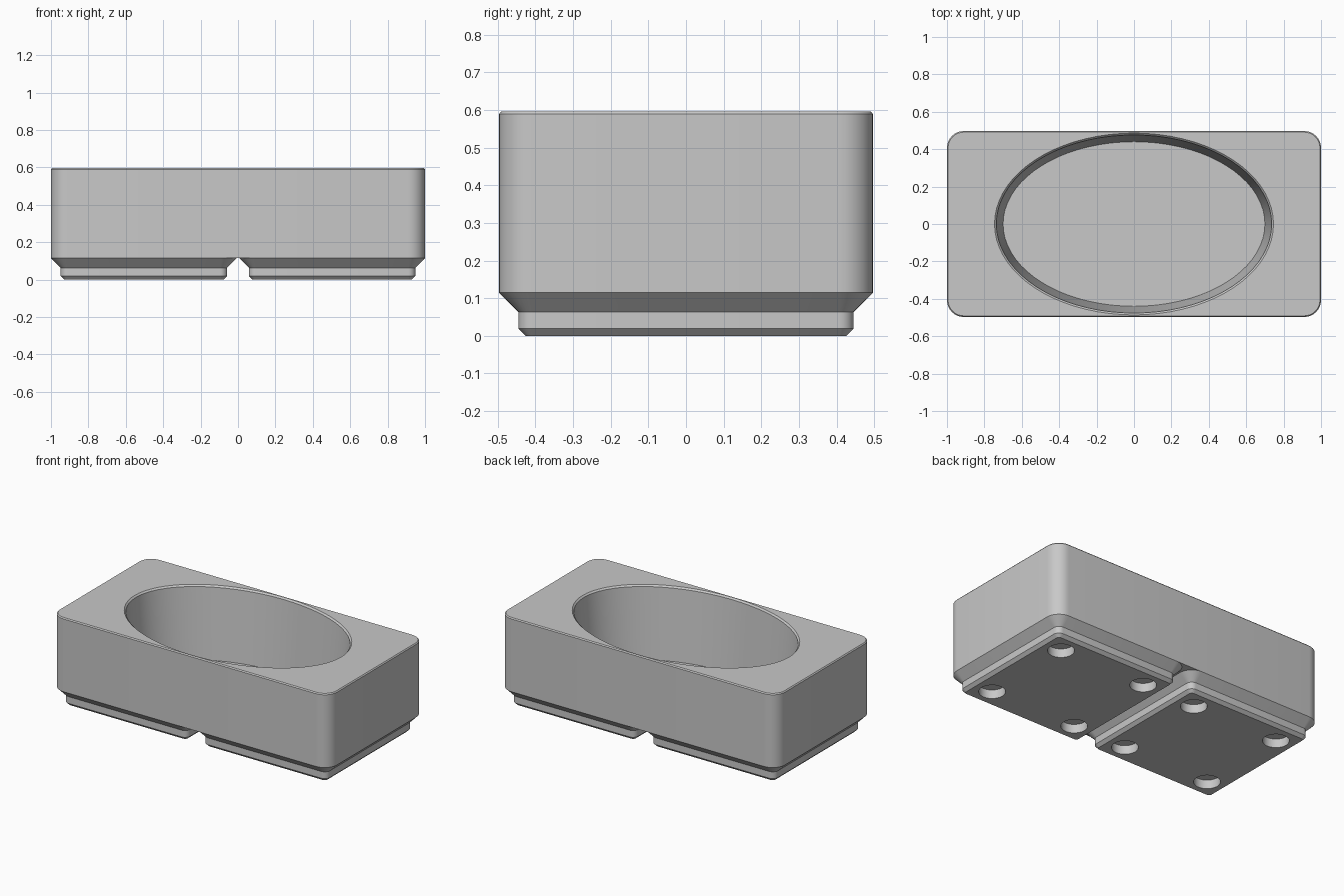
import bpy, bmesh
from math import cos, sin, pi, radians

cube = bpy.data.objects.get("Cube")
if cube:
    bpy.data.objects.remove(cube, do_unlink=True)

grey = bpy.data.materials.new("light grey")
grey.use_nodes = True
COLOUR = (0.58, 0.58, 0.58, 1)
grey.diffuse_color = COLOUR
for node in grey.node_tree.nodes:
    if node.type == 'BSDF_PRINCIPLED':
        node.inputs["Base Color"].default_value = COLOUR


def rounded_rect(hx, hy, r, steps=8):
    """Outline of a rectangle with round corners, counter-clockwise."""
    pts = []
    for k, (sx, sy) in enumerate(((1, 1), (-1, 1), (-1, -1), (1, -1))):
        for i in range(steps + 1):
            a = pi / 2 * (k + i / steps)
            pts.append((sx * (hx - r) + r * cos(a), sy * (hy - r) + r * sin(a)))
    return pts


def ellipse(rx, ry, n=72):
    return [(rx * cos(2 * pi * i / n), ry * sin(2 * pi * i / n)) for i in range(n)]


def loft(name, sections, x=0.0, y=0.0):
    """Solid through a stack of (height, outline) sections."""
    bm = bmesh.new()
    rings = [[bm.verts.new((x + px, y + py, z)) for px, py in outline]
             for z, outline in sections]
    for low, high in zip(rings, rings[1:]):
        for i in range(len(low)):
            j = (i + 1) % len(low)
            bm.faces.new((low[i], low[j], high[j], high[i]))
    bm.faces.new(rings[0][::-1])
    bm.faces.new(rings[-1])
    mesh = bpy.data.meshes.new(name)
    bm.to_mesh(mesh)
    bm.free()
    mesh.materials.append(grey)
    obj = bpy.data.objects.new(name, mesh)
    bpy.context.collection.objects.link(obj)
    return obj


def activate(obj):
    bpy.ops.object.select_all(action='DESELECT')
    obj.select_set(True)
    bpy.context.view_layer.objects.active = obj


def cut(obj, cutter):
    cutter.hide_render = True
    mod = obj.modifiers.new("cut", 'BOOLEAN')
    mod.operation = 'DIFFERENCE'
    mod.solver = 'EXACT'
    mod.object = cutter
    activate(obj)
    bpy.ops.object.modifier_apply(modifier=mod.name)
    bpy.data.objects.remove(cutter, do_unlink=True)


def finish(obj):
    activate(obj)
    bpy.ops.object.shade_smooth_by_angle(angle=radians(25))


HALF = 0.497      # half width of one unit
PITCH = 0.503     # foot centre from the middle
TOP = 0.596
JOIN = 0.115      # where the feet meet the body

# Block body with a fine chamfer round the top
body = loft("body", [
    (JOIN, rounded_rect(1.0, HALF, 0.09)),
    (TOP - 0.007, rounded_rect(1.0, HALF, 0.09)),
    (TOP, rounded_rect(0.994, HALF - 0.006, 0.084)),
])

# Tapered oval pocket with a chamfered rim
cut(body, loft("pocket_cutter", [
    (0.125, ellipse(0.70, 0.44)),
    (TOP - 0.01, ellipse(0.736, 0.476)),
    (TOP, ellipse(0.746, 0.486)),
    (TOP + 0.05, ellipse(0.746, 0.486)),
]))
finish(body)

# Two stepped feet, each with four round sockets underneath
for side, cx in (("right", -PITCH), ("left", PITCH)):
    foot = loft(side + "_foot", [
        (0.0, rounded_rect(0.426, 0.426, 0.019)),
        (0.019, rounded_rect(0.445, 0.445, 0.038)),
        (0.063, rounded_rect(0.445, 0.445, 0.038)),
        (JOIN, rounded_rect(HALF, HALF, 0.09)),
    ], cx)
    for sx in (-1, 1):
        for sy in (-1, 1):
            circle = ellipse(0.078, 0.078, 40)
            cut(foot, loft("socket_cutter", [(-0.05, circle), (0.057, circle)],
                           cx + sx * 0.311, sy * 0.311))
    finish(foot)
